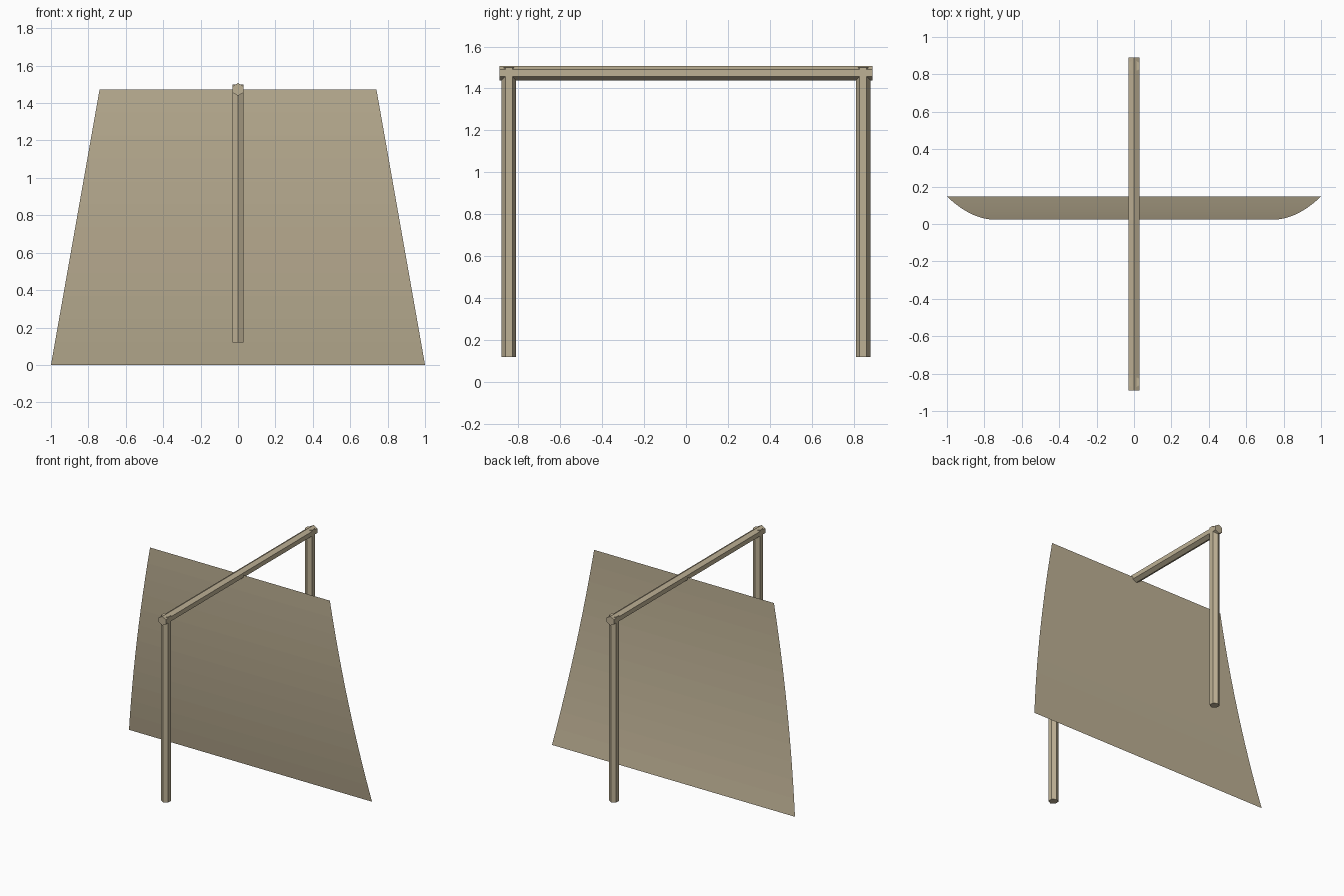
import bpy
import bmesh
import math

default = bpy.data.objects.get("Cube")
if default:
    bpy.data.objects.remove(default, do_unlink=True)

TAN = (0.515, 0.44, 0.30, 1.0)
BEAM_Z = 1.473
RADIUS = 0.034
SHEET_STEPS = 12

mat = bpy.data.materials.new("tan")
mat.use_nodes = True
mat.diffuse_color = TAN
mat.node_tree.nodes["Principled BSDF"].inputs["Base Color"].default_value = TAN


def hex_bar(name, length, location, rotation=(0, 0, 0)):
    """Six-sided bar along its local z."""
    bpy.ops.mesh.primitive_cylinder_add(
        vertices=6, radius=RADIUS, depth=length, location=location, rotation=rotation)
    bar = bpy.context.object
    bar.name = name
    bar.data.materials.append(mat)
    return bar


# Top beam, running front to back
hex_bar("top_beam", 1.78, (0, 0, BEAM_Z), (math.pi / 2, 0, 0))

# Posts, hanging from both ends of the beam
post_bottom, post_top = 0.12, 1.5
for name, side in (("front_post", -1), ("back_post", 1)):
    hex_bar(name, post_top - post_bottom,
            (0, side * 0.845, (post_bottom + post_top) / 2))

# Draped sheet: a thin tapered surface that curves back towards its lower edge
bm = bmesh.new()
rows = []
for i in range(SHEET_STEPS + 1):
    t = i / SHEET_STEPS
    half_width = 1 - 0.26 * t
    y = 0.023 + 0.124 * (1 - t) ** 2
    rows.append([bm.verts.new((s * half_width, y, BEAM_Z * t)) for s in (-1, 1)])
for low, high in zip(rows, rows[1:]):
    bm.faces.new((low[0], low[1], high[1], high[0]))
mesh = bpy.data.meshes.new("hanging_sheet")
bm.to_mesh(mesh)
bm.free()
mesh.materials.append(mat)
sheet = bpy.data.objects.new("hanging_sheet", mesh)
bpy.context.collection.objects.link(sheet)
